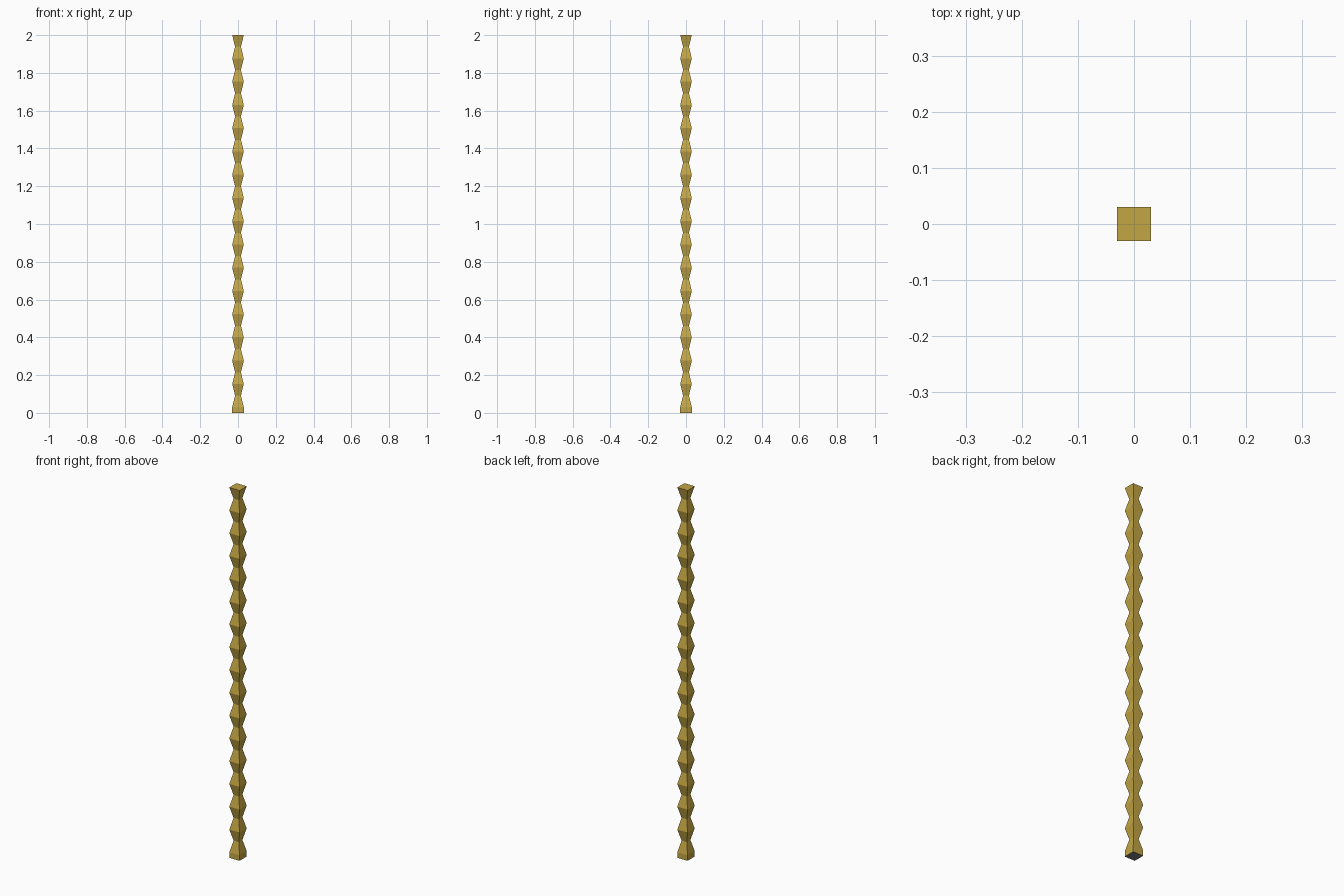
import bpy, bmesh

if "Cube" in bpy.data.objects:
    bpy.data.objects.remove(bpy.data.objects["Cube"])

WIDE, NARROW = 0.0305, 0.0155   # half widths of the square section
BASE, TOP, MODULES = 0.03, 2.0, 16
STEP = (TOP - BASE) / MODULES


def material(name, color):
    m = bpy.data.materials.new(name)
    m.diffuse_color = color
    m.use_nodes = True
    m.node_tree.nodes["Principled BSDF"].inputs["Base Color"].default_value = m.diffuse_color
    return m


# Profile: straight foot, then repeated pinch and flare
profile = [(0.0, WIDE), (BASE, WIDE)]
for i in range(MODULES):
    z = BASE + i * STEP
    profile += [(z + STEP / 2, NARROW), (z + STEP, WIDE)]

# Stack of square rings joined by flat faces
bm = bmesh.new()
rings = [[bm.verts.new((sx * h, sy * h, z))
          for sx, sy in ((-1, -1), (1, -1), (1, 1), (-1, 1))]
         for z, h in profile]
for a, b in zip(rings, rings[1:]):
    for k in range(4):
        n = (k + 1) % 4
        bm.faces.new((a[k], a[n], b[n], b[k]))

# Top cap, and grey underside
bm.faces.new(rings[-1])
underside = bm.faces.new(rings[0][::-1])
underside.material_index = 1

mesh = bpy.data.meshes.new("column")
bm.to_mesh(mesh)
bm.free()
mesh.materials.append(material("gold", (0.55, 0.38, 0.06, 1)))
mesh.materials.append(material("underside_grey", (0.2, 0.2, 0.2, 1)))
column = bpy.data.objects.new("column", mesh)
bpy.context.collection.objects.link(column)
